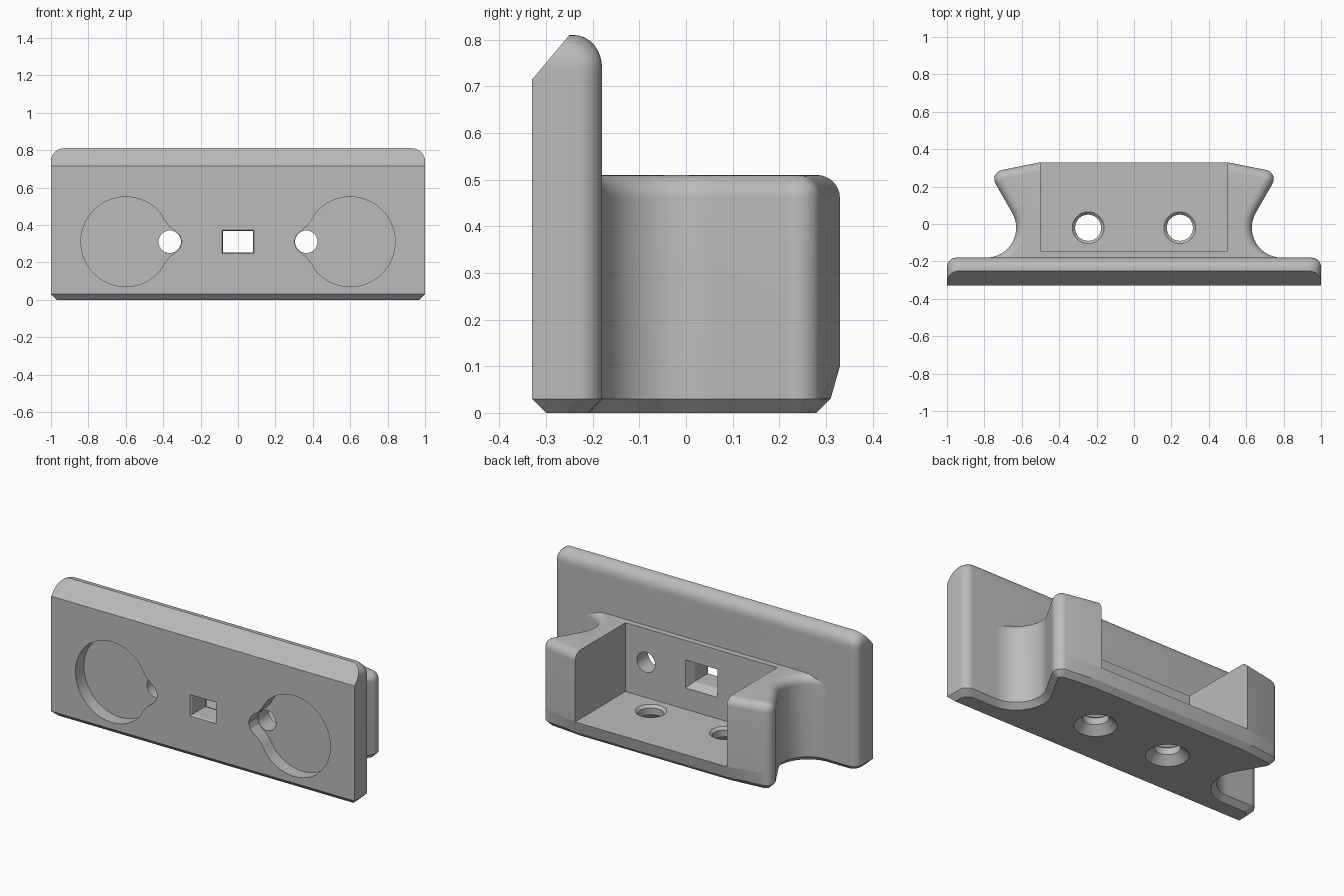
import bpy, bmesh, math
from mathutils import Vector
from mathutils.geometry import tessellate_polygon

cube = bpy.data.objects.get("Cube")
if cube:
    bpy.data.objects.remove(cube, do_unlink=True)

grey = bpy.data.materials.new("plain_grey")
grey.use_nodes = True
COLOUR = (0.5, 0.5, 0.5, 1)
grey.diffuse_color = COLOUR
grey.node_tree.nodes["Principled BSDF"].inputs["Base Color"].default_value = COLOUR

FRONT, BACK, TOP = -0.33, -0.18, 0.81      # face plate
RECESS, POCKET = -0.25, -0.145             # recess floor, pocket wall
FLOOR, RIM, FILLET = 0.1, 0.51, 0.049      # bracket heights and rim rounding
MID = 0.31                                 # height of the front openings


def arc(cx, cy, r, start, end, n):
    angles = [math.radians(start + (end - start) * i / n) for i in range(n + 1)]
    return [Vector((cx + r * math.cos(a), cy + r * math.sin(a))) for a in angles]


def circle(cx, cy, r):
    return arc(cx, cy, r, 0, 350, 35)


def rect(w, low, high):
    return [Vector(p) for p in ((-w, low), (w, low), (w, high), (-w, high))]


def inset(pts, d):
    """Move a counter-clockwise outline inwards with mitred corners."""
    out = []
    for i, p in enumerate(pts):
        a = (p - pts[i - 1]).normalized()
        b = (pts[(i + 1) % len(pts)] - p).normalized()
        na, nb = Vector((-a.y, a.x)), Vector((-b.y, b.x))
        out.append(p + (na + nb) * d / (1 + na.dot(nb)))
    return out


def upright(pts, z):
    return [Vector((p.x, p.y, z)) for p in pts]


def facing(pts, y):
    return [Vector((p.x, y, p.y)) for p in pts]


def strip(bm, rings, skip=()):
    """Wall through matching rings, leaving out the (band, side) pairs in skip."""
    vs = [[bm.verts.new(p) for p in ring] for ring in rings]
    n = len(vs[0])
    for band, (lo, hi) in enumerate(zip(vs, vs[1:])):
        for i in range(n):
            if (band, i) not in skip:
                j = (i + 1) % n
                bm.faces.new((lo[i], lo[j], hi[j], hi[i]))


def sheet(bm, loops, normal):
    """Flat face inside the first loop, with the other loops as holes."""
    vs = [bm.verts.new(p) for loop in loops for p in loop]
    for tri in tessellate_polygon(loops):
        face = bm.faces.new([vs[i] for i in tri])
        face.normal_update()
        if face.normal.dot(Vector(normal)) < 0:
            face.normal_flip()


def make(name, bm):
    bmesh.ops.remove_doubles(bm, verts=bm.verts[:], dist=1e-5)
    bm.normal_update()
    mesh = bpy.data.meshes.new(name)
    bm.to_mesh(mesh)
    bm.free()
    mesh.materials.append(grey)
    ob = bpy.data.objects.new(name, mesh)
    bpy.context.scene.collection.objects.link(ob)
    ob.select_set(True)
    bpy.context.view_layer.objects.active = ob


def plate_ring(w, front, back, z):
    r = min(0.05, (back - front) * 0.9)
    pts = [Vector((-w, front)), Vector((w, front))]
    pts += arc(w - r, back - r, r, 0, 90, 8) + arc(r - w, back - r, r, 90, 180, 8)
    return upright(pts, z)


def keyhole(side):
    """Round recess with a flared neck around the cable hole."""
    neck = [(0.39, 0.11), (0.365, 0.08), (0.335, 0.058), (0.312, 0.035), (0.3, 0)]
    pts = arc(0.6, MID, 0.24, -140, 140, 56)
    pts += [Vector((x, MID + z)) for x, z in neck]
    pts += [Vector((x, MID - z)) for x, z in neck[-2::-1]]
    return pts if side > 0 else [Vector((-p.x, p.y)) for p in reversed(pts)]


bpy.ops.object.select_all(action="DESELECT")
cable_holes = [circle(side * 0.365, MID, 0.06) for side in (-1, 1)]
keyholes = [keyhole(side) for side in (-1, 1)]
window = [facing(rect(w, MID - h, MID + h), y) for w, h, y in (
    (0.085, 0.063, FRONT), (0.079, 0.057, FRONT + 0.01), (0.079, 0.057, -0.195),
    (0.087, 0.065, BACK), (0.105, 0.083, POCKET))]

# Face plate: chamfered base and front top, rounded back edges and top corners
bm = bmesh.new()
low, high = 0.03, 0.715
rings = [plate_ring(0.97, FRONT + low, BACK - low, 0), plate_ring(1, FRONT, BACK, low),
         plate_ring(1, FRONT, BACK, high)]
for i in range(9):
    a = math.radians(90 * i / 8)
    z = TOP - 0.07 * (1 - math.sin(a))
    out = 1 - math.cos(a)
    rings.append(plate_ring(1 - 0.07 * out, FRONT + (z - high) * 0.84, BACK - 0.06 * out, z))
strip(bm, rings, skip={(1, 0), (1, 10)})
sheet(bm, [rings[0]], (0, 0, -1))
sheet(bm, [rings[-1]], (0, 0, 1))

# Openings through the plate
sheet(bm, [facing(rect(1, low, high), FRONT), window[0]] + [facing(k, FRONT) for k in keyholes],
      (0, -1, 0))
sheet(bm, [facing(rect(0.95, low, high), BACK), window[3]] + [facing(c, BACK) for c in cable_holes],
      (0, 1, 0))
strip(bm, window)
for key, hole in zip(keyholes, cable_holes):
    strip(bm, [facing(key, FRONT), facing(key, RECESS)])
    sheet(bm, [facing(key, RECESS), facing(hole, RECESS)], (0, -1, 0))
    strip(bm, [facing(hole, y) for y in (RECESS, BACK, POCKET)])
make("face_plate", bm)

# Pocket wall: thin layer behind the plate, between the wings
bm = bmesh.new()
sheet(bm, [facing(rect(0.5, FLOOR, RIM), POCKET), window[4]] + [facing(c, POCKET) for c in cable_holes],
      (0, 1, 0))
sheet(bm, [upright(rect(0.5, BACK, POCKET), RIM)], (0, 0, 1))
make("pocket_wall", bm)

# Waisted bracket outline
half = [Vector((0.79, -0.245))] + arc(0.79, -0.02, 0.16, 270, 150, 16)
half += arc(0.697, 0.24, 0.05, -30, 79, 9) + [Vector((0.5, 0.33))]
outline = half + [Vector((-p.x, p.y)) for p in reversed(half)]

# Bracket floor with a sloped back lip and two countersunk screw holes
bm = bmesh.new()
rings = []
for d, z, limit in ((0.03, 0, 0.28), (0, 0.03, 0.31), (0, FLOOR, 0.33)):
    rings.append(upright([Vector((p.x, min(p.y, limit))) for p in inset(outline, d)], z))
strip(bm, rings)
bores = [[upright(circle(side * 0.245, -0.02, r), z) for r, z in (
    (0.085, FLOOR), (0.07, 0.085), (0.07, 0.045), (0.115, 0))] for side in (-1, 1)]
sheet(bm, [rings[-1]] + [bore[0] for bore in bores], (0, 0, 1))
sheet(bm, [rings[0]] + [bore[-1] for bore in bores], (0, 0, -1))
for bore in bores:
    strip(bm, bore)
make("bracket_floor", bm)


def wing_ring(side, d, z):
    pts = inset(outline, d)[:len(half)]
    pts[-1].x = 0.5
    pts.append(Vector((0.5, pts[0].y)))
    if side < 0:
        pts = [Vector((-p.x, p.y)) for p in reversed(pts)]
    return upright(pts, z)


# Wings on either side of the pocket, with a rounded rim
for side, name in ((1, "left_wing"), (-1, "right_wing")):
    bm = bmesh.new()
    rings = [wing_ring(side, 0, FLOOR)]
    for i in range(9):
        a = math.radians(90 * i / 8)
        rings.append(wing_ring(side, FILLET * (1 - math.cos(a)), RIM - FILLET * (1 - math.sin(a))))
    strip(bm, rings)
    sheet(bm, [rings[0]], (0, 0, -1))
    sheet(bm, [rings[-1]], (0, 0, 1))
    make(name, bm)

bpy.ops.object.shade_smooth_by_angle(angle=math.radians(25))
